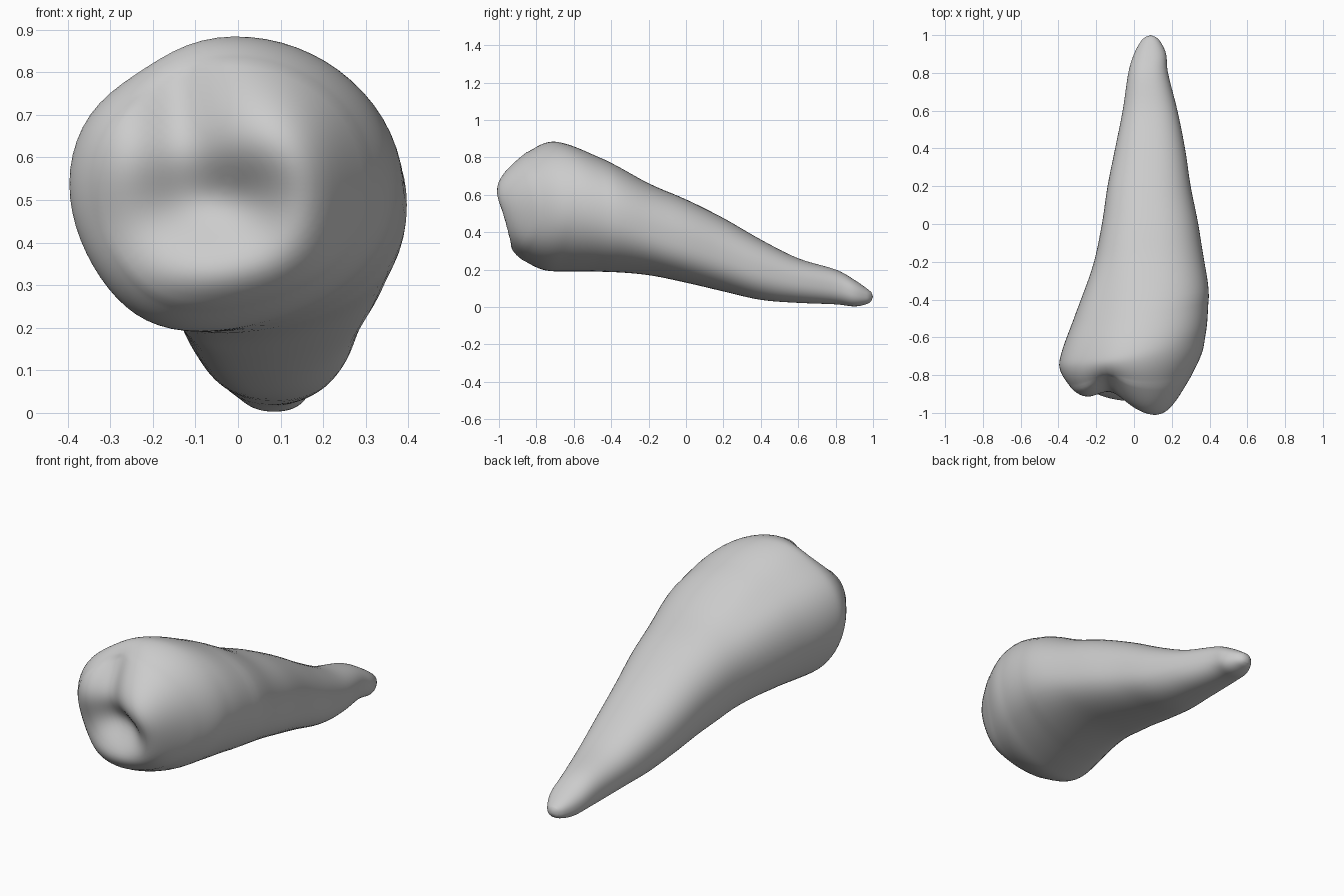
import bpy
import bmesh
from math import sin, cos, pi, exp, sqrt, copysign
from mathutils import Vector

if "Cube" in bpy.data.objects:
    bpy.data.objects.remove(bpy.data.objects["Cube"])

SEGMENTS, STEPS, CAP_RINGS = 64, 5, 26
RIM_Y = -.70

# Body stations, crown rim to root tip: y, x low, x high, z low, z high
STATIONS = [
    (RIM_Y, -.402, .378, .187, .89), (-.6, -.372, .392, .187, .862),
    (-.4, -.287, .395, .187, .767), (-.2, -.213, .37, .17, .66),
    (0, -.17, .34, .13, .575), (.2, -.14, .3, .083, .475),
    (.4, -.1, .27, .038, .36), (.6, -.06, .23, .022, .26),
    (.8, -.03, .18, .014, .2), (.9, 0, .17, .003, .145),
    (.965, .035, .14, .015, .1), (.99, .06, .115, .03, .08),
]

# Cusps, ridge, pit and groove of the biting face: x, z, width, height, depth
BUMPS = [
    (.09, .65, .15, .14, .16),
    (-.27, .60, .10, .13, .08),
    (-.03, .31, .20, .08, .10),
    (.17, .46, .08, .12, .08),
    (-.03, .51, .11, .06, -.05),
    (-.14, .78, .06, .13, -.06),
]


def blend(a, b, c, d, t):
    """Smooth curve through b and c."""
    return .5 * (2 * b + (c - a) * t + (2 * a - 5 * b + 4 * c - d) * t * t
                 + (3 * b - a - 3 * c + d) * t ** 3)


def soften(v, power):
    return copysign(abs(v) ** power, v)


def section(st):
    """One closed cross-section: tilted and dented at the crown, fuller at the root."""
    y, x0, x1, z0, z1 = st
    crown = min(1, max(0, (-.1 - y) / .6))
    lean = .08 * min(1, max(0, (.5 - y) / .6))
    power = .87 + .13 * crown
    points = []
    for i in range(SEGMENTS):
        a = 2 * pi * i / SEGMENTS
        c, s = soften(cos(a), power), soften(sin(a), power)
        r = 1 - .06 * crown * exp(-((a - 2.2) / .3) ** 2)
        x = (x0 + x1) / 2 + r * (x1 - x0) / 2 * c - lean * min(0, s) ** 4
        z = (z0 + z1) / 2 + r * (z1 - z0) / 2 * s
        points.append(Vector((x, y + crown * (.17 * x + .2 * x * x), z)))
    return points


def crown_depth(x, z):
    return .14 + sum(h * exp(-.5 * (((x - cx) / w) ** 2 + ((z - cz) / t) ** 2))
                     for cx, cz, w, t, h in BUMPS)


def cap_point(rim, centre, s):
    """Pull a rim point inwards and push it forward over the biting face."""
    p = centre.lerp(rim, s)
    power = min(5, max(2.4, 4.6 - 6 * p.x))
    depth = crown_depth(p.x, p.z) + p.y - RIM_Y
    p.y -= depth * sqrt(max(0, 1 - s ** power))
    return p


# Rings of the biting face, then of the body
rim = section(STATIONS[0])
centre = sum(rim, Vector()) / SEGMENTS
rings = []
for k in range(1, CAP_RINGS):
    s = sin(pi / 2 * k / CAP_RINGS)
    rings.append([cap_point(p, centre, s) for p in rim])
last = len(STATIONS) - 1
for i in range(last):
    four = [STATIONS[min(last, max(0, i + j))] for j in (-1, 0, 1, 2)]
    for k in range(STEPS):
        rings.append(section([blend(*v, k / STEPS) for v in zip(*four)]))
rings.append(section(STATIONS[-1]))

# Skin the rings and close both ends
bm = bmesh.new()
loops = [[bm.verts.new(p) for p in ring] for ring in rings]
for a, b in zip(loops, loops[1:]):
    for i in range(SEGMENTS):
        j = (i + 1) % SEGMENTS
        bm.faces.new((a[i], a[j], b[j], b[i]))
face_middle = bm.verts.new(cap_point(centre, centre, 0))
root_tip = bm.verts.new((.088, 1, .055))
for loop, end in ((loops[0], face_middle), (loops[-1], root_tip)):
    for i in range(SEGMENTS):
        bm.faces.new((loop[i], loop[(i + 1) % SEGMENTS], end))

# Soften the join between the biting face and the crown walls
join = [v for loop in loops[CAP_RINGS - 10:CAP_RINGS + 8] for v in loop]
for _ in range(8):
    bmesh.ops.smooth_vert(bm, verts=join, factor=.5, use_axis_x=True,
                          use_axis_y=True, use_axis_z=True)
bmesh.ops.recalc_face_normals(bm, faces=bm.faces)
for f in bm.faces:
    f.smooth = True
mesh = bpy.data.meshes.new("tooth")
bm.to_mesh(mesh)
bm.free()

# Enamel colour
mat = bpy.data.materials.new("pale_grey_enamel")
mat.use_nodes = True
colour = (.6, .6, .6, 1)
mat.diffuse_color = colour
mat.node_tree.nodes["Principled BSDF"].inputs["Base Color"].default_value = colour
mesh.materials.append(mat)
tooth = bpy.data.objects.new("tooth", mesh)
bpy.context.collection.objects.link(tooth)
